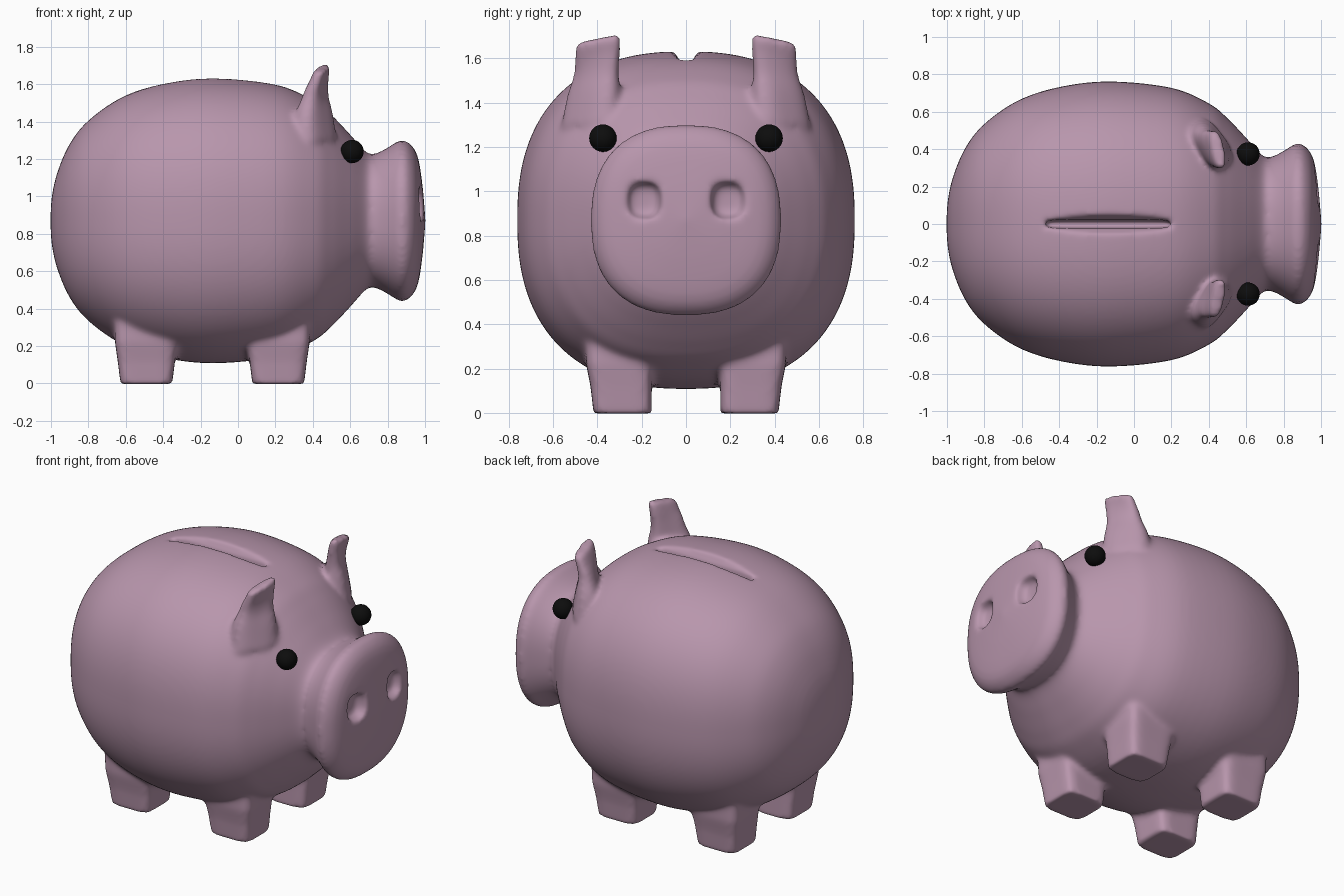
import bpy, bmesh, math
from mathutils import Vector

cube = bpy.data.objects.get("Cube")
if cube:
    bpy.data.objects.remove(cube, do_unlink=True)


def material(name, rgb, roughness):
    mat = bpy.data.materials.new(name)
    mat.use_nodes = True
    mat.diffuse_color = (*rgb, 1)
    bsdf = mat.node_tree.nodes["Principled BSDF"]
    bsdf.inputs["Base Color"].default_value = (*rgb, 1)
    bsdf.inputs["Roughness"].default_value = roughness
    return mat


PINK = material("dusty pink", (0.48, 0.305, 0.415), 0.5)
BLACK = material("eye black", (0.004, 0.004, 0.004), 0.5)


def power(value, exponent):
    return math.copysign(abs(value) ** exponent, value)


def loft(bm, sections, n, count=64):
    """Skin rounded-square rings; a section is (centre, half axis u, half axis v)."""
    rings = []
    for centre, u, v in sections:
        ring = []
        for i in range(count):
            a = math.tau * (i + 0.5) / count
            offset = u * power(math.cos(a), 2 / n) + v * power(math.sin(a), 2 / n)
            ring.append(bm.verts.new(centre + offset))
        rings.append(ring)
    faces = [bm.faces.new(rings[0]), bm.faces.new(rings[-1])]
    for lower, upper in zip(rings, rings[1:]):
        for i in range(count):
            j = (i + 1) % count
            faces.append(bm.faces.new((lower[i], lower[j], upper[j], upper[i])))
    bmesh.ops.recalc_face_normals(bm, faces=faces)


def spline(points, steps):
    """Smooth curve through the points."""
    pts = [Vector(p) for p in points]
    pts = [2 * pts[0] - pts[1]] + pts + [2 * pts[-1] - pts[-2]]
    out = []
    for a, b, c, d in zip(pts, pts[1:], pts[2:], pts[3:]):
        for k in range(steps):
            t = k / steps
            out.append(0.5 * (2 * b + (c - a) * t + (2 * a - 5 * b + 4 * c - d) * t * t
                              + (3 * b - a - 3 * c + d) * t ** 3))
    return out + [pts[-2]]


def finish(bm, name, mat):
    mesh = bpy.data.meshes.new(name)
    bm.to_mesh(mesh)
    bm.free()
    mesh.materials.append(mat)
    obj = bpy.data.objects.new(name, mesh)
    bpy.context.collection.objects.link(obj)
    mesh.shade_smooth()
    return obj


X, Y, Z = Vector((1, 0, 0)), Vector((0, 1, 0)), Vector((0, 0, 1))
MID = 0.87
bm = bmesh.new()

# Barrel and flared snout: (x, radius)
profile = [(-1.003, 0.01), (-0.995, 0.13), (-0.965, 0.26), (-0.9, 0.41), (-0.8, 0.535),
           (-0.62, 0.66), (-0.4, 0.732), (-0.13, 0.762), (0.2, 0.728), (0.4, 0.645),
           (0.5, 0.565), (0.6, 0.46), (0.69, 0.362), (0.74, 0.36), (0.8, 0.39),
           (0.87, 0.43), (0.92, 0.41), (0.96, 0.345), (0.985, 0.2), (1.002, 0.01)]
loft(bm, [(X * x + Z * MID, Y * r, Z * r) for x, r in spline(profile, 5)], 2.4, 128)

# Four stubby legs
for side in (-1, 1):
    for x in (-0.49, 0.215):
        loft(bm, [(Vector((x, side * (0.155 + h), z)), X * w, Y * h)
                  for z, w, h in ((-0.003, 0.138, 0.131), (0.12, 0.153, 0.138),
                                  (0.22, 0.168, 0.148), (0.4, 0.17, 0.15))], 6)

# Ears: diagonal at the root, turning across the head and forward at the tip
ear = [(1.3, 0.4, 0.42, 0.15, 0.095, 0.62), (1.44, 0.405, 0.415, 0.13, 0.07, 0.58),
       (1.53, 0.412, 0.405, 0.108, 0.052, 0.45), (1.61, 0.428, 0.4, 0.106, 0.042, 0.3),
       (1.67, 0.446, 0.397, 0.103, 0.037, 0.22), (1.69, 0.45, 0.395, 0.094, 0.03, 0.22)]
for side in (-1, 1):
    sections = []
    for z, x, y, width, thick, turn in spline(ear, 4):
        inward = Vector((math.sin(turn), -side * math.cos(turn), 0))
        across = Vector((math.cos(turn), side * math.sin(turn), 0))
        slope = Z * 0.2 if z > 1.6 else Z * 0.08
        sections.append((Vector((x, side * y, z)), (inward + slope) * width, across * thick))
    loft(bm, sections, 2.8)

body = finish(bm, "pig_body", PINK)

# Cutters for the coin slot and nostrils
bm = bmesh.new()
loft(bm, [(Vector((-0.14, 0, z)), X * length, Y * width) for z, length, width in
          ((1.5, 0.335, 0.02), (1.585, 0.34, 0.024), (1.61, 0.35, 0.042), (1.7, 0.36, 0.085))], 5)
for side in (-1, 1):
    loft(bm, [(Vector((x, side * 0.19, 0.96)), Y * (s * 0.92), Z * s) for x, s in
              ((0.925, 0.05), (0.94, 0.07), (0.97, 0.083), (1.1, 0.092))], 2.8)
cutter = finish(bm, "slot_and_nostril_cutter", PINK)
cutter.hide_render = True


# Fuse the parts, cut the openings, then soften every join
def remesh():
    mod = body.modifiers.new("Fuse", "REMESH")
    mod.mode = "VOXEL"
    mod.voxel_size = 0.013
    mod.use_smooth_shade = True


remesh()
cut = body.modifiers.new("Cut openings", "BOOLEAN")
cut.operation = "DIFFERENCE"
cut.object = cutter
remesh()
soften = body.modifiers.new("Soften", "SMOOTH")
soften.factor = 0.5
soften.iterations = 10

graph = bpy.context.evaluated_depsgraph_get()
fused = bpy.data.meshes.new_from_object(body.evaluated_get(graph))
body.modifiers.clear()
body.data = fused
fused.materials.clear()
fused.materials.append(PINK)
fused.shade_smooth()
bpy.data.objects.remove(cutter, do_unlink=True)

# Bead eyes
for side, name in ((1, "left_eye"), (-1, "right_eye")):
    bm = bmesh.new()
    bmesh.ops.create_uvsphere(bm, u_segments=32, v_segments=16, radius=0.062)
    eye = finish(bm, name, BLACK)
    eye.location = (0.61, side * 0.375, 1.24)
